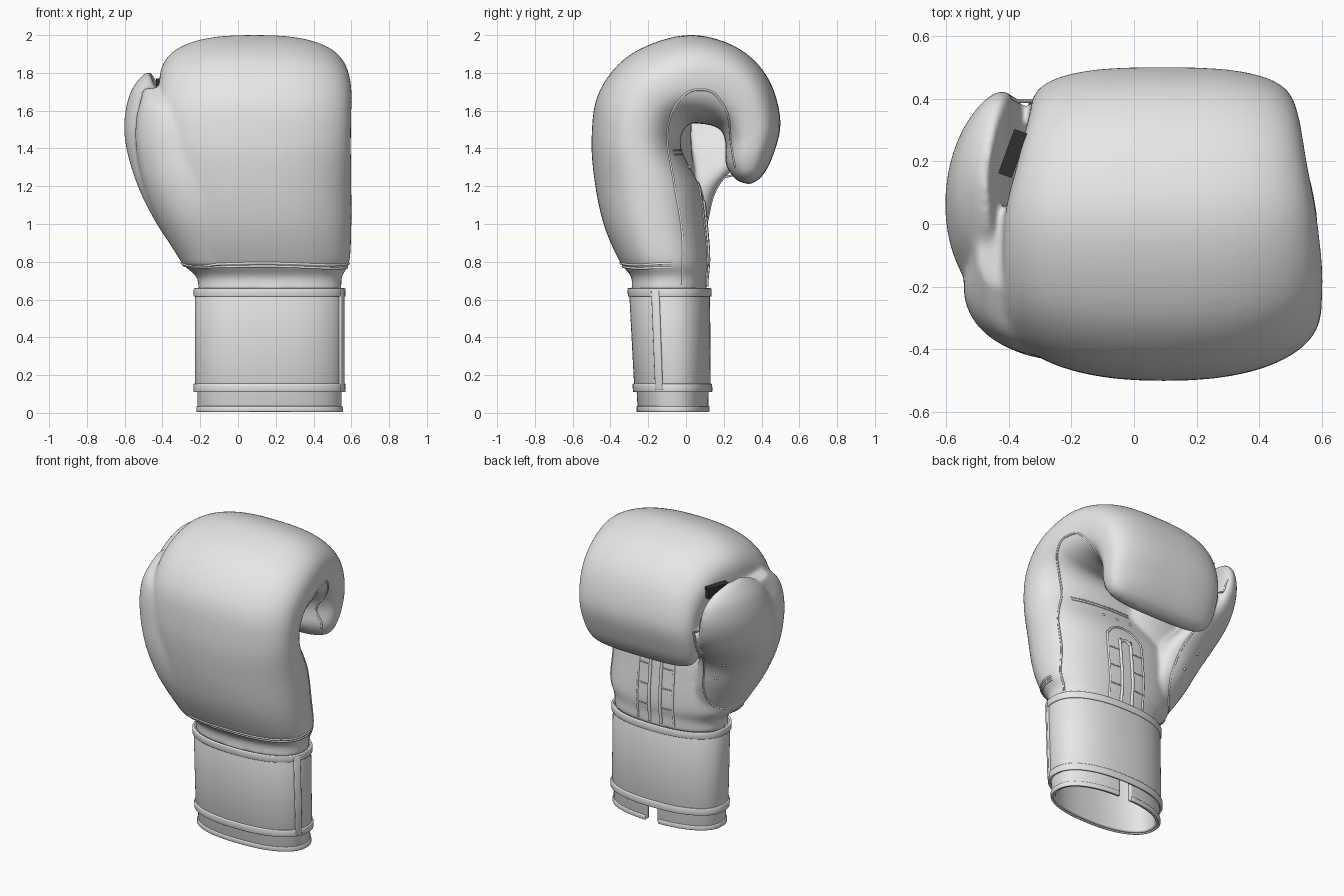
import bpy, bmesh, math
from mathutils import Vector
from mathutils.bvhtree import BVHTree

cube = bpy.data.objects.get("Cube")
if cube:
    bpy.data.objects.remove(cube, do_unlink=True)


def material(name, value):
    mat = bpy.data.materials.new(name)
    mat.use_nodes = True
    colour = (value, value, value, 1)
    mat.diffuse_color = colour
    mat.node_tree.nodes["Principled BSDF"].inputs["Base Color"].default_value = colour
    return mat


leather = material("pale grey leather", 0.8)
elastic = material("dark elastic", 0.03)


def add_object(name, data, mat):
    obj = bpy.data.objects.new(name, data)
    bpy.context.collection.objects.link(obj)
    data.materials.append(mat)
    return obj


def smooth_edges(obj):
    bpy.ops.object.select_all(action="DESELECT")
    obj.select_set(True)
    bpy.context.view_layer.objects.active = obj
    bpy.ops.object.shade_smooth_by_angle(angle=math.radians(40))


def spline(rows, steps):
    """Catmull-Rom interpolation of equally long tuples."""
    rows = [Vector(r) for r in rows]
    result = []
    for i in range(len(rows) - 1):
        b, c = rows[i], rows[i + 1]
        a, d = rows[max(i - 1, 0)], rows[min(i + 2, len(rows) - 1)]
        for s in range(steps):
            t = s / steps
            result.append(b + (c - a) * (t / 2)
                          + (a * 2 - b * 5 + c * 4 - d) * (t * t / 2)
                          + (b * 3 - a - c * 3 + d) * (t ** 3 / 2))
    return result + [rows[-1]]


def rounded(angle, power):
    """Point on a unit superellipse."""
    c, s = math.cos(angle), math.sin(angle)
    return (math.copysign(abs(c) ** (2 / power), c),
            math.copysign(abs(s) ** (2 / power), s))


def section(centre, u, v, power, bend=0, count=48):
    pts = [rounded(math.tau * i / count, power) for i in range(count)]
    return [centre + u * p + v * q + Vector((bend * q * q, 0, 0)) for p, q in pts]


def loft(bm, rings):
    loops = [[bm.verts.new(p) for p in ring] for ring in rings]
    n = len(loops[0])
    for a, b in zip(loops, loops[1:]):
        for i in range(n):
            j = (i + 1) % n
            bm.faces.new((a[i], a[j], b[j], b[i]))
    bm.faces.new(loops[0][::-1])
    bm.faces.new(loops[-1])


# Curled hand: outer y, z, inner y, z, then lowest and highest x
hand_rows = [
    (-.29, .64, .11, .64, -.21, .55), (-.29, .72, .11, .72, -.22, .55),
    (-.35, .80, .12, .80, -.30, .59), (-.43, .98, .11, .96, -.36, .6),
    (-.48, 1.2, .08, 1.18, -.40, .6), (-.5, 1.45, -.02, 1.38, -.41, .598),
    (-.46, 1.7, -.02, 1.48, -.42, .6), (-.29, 1.9, .02, 1.53, -.42, .6),
    (0, 2.0, .08, 1.53, -.41, .58), (.26, 1.94, .14, 1.52, -.37, .55),
    (.43, 1.78, .19, 1.49, -.34, .53), (.5, 1.55, .21, 1.42, -.33, .51),
    (.46, 1.36, .21, 1.32, -.32, .49), (.40, 1.25, .25, 1.25, -.28, .44),
    (.34, 1.21, .29, 1.22, -.18, .32),
]
hand_rings = []
for oy, oz, iy, iz, x0, x1 in spline(hand_rows, 6):
    outer, inner = Vector((0, oy, oz)), Vector((0, iy, iz))
    hand_rings.append(section((outer + inner) / 2 + Vector(((x0 + x1) / 2, 0, 0)),
                              Vector(((x1 - x0) / 2, 0, 0)), (inner - outer) / 2,
                              2.55 + .5 * oy))

# Thumb and the web joining it to the hand: height, x range, y range
thumb_rows = [
    (.78, -.28, -.02, -.27, .05), (1.0, -.43, -.1, -.33, .11),
    (1.2, -.53, -.16, -.33, .17), (1.4, -.59, -.32, -.27, .36),
    (1.55, -.6, -.39, -.2, .42), (1.68, -.575, -.42, -.11, .41),
    (1.76, -.53, -.45, .0, .34), (1.8, -.49, -.46, .1, .24),
]
web_rows = [
    (.78, -.29, .1, -.31, .03), (1.0, -.42, .1, -.4, .06), (1.2, -.5, .1, -.435, .05),
    (1.4, -.54, .1, -.43, .03), (1.55, -.54, .05, -.41, .03), (1.64, -.52, -.15, -.35, .04),
    (1.72, -.5, -.36, -.2, .05),
]


def upright_rings(rows, slant, bend):
    rings = []
    for z, x0, x1, y0, y1 in spline(rows, 5):
        reach = (y1 - y0) / 2
        rings.append(section(Vector(((x0 + x1) / 2, (y0 + y1) / 2, z)),
                             Vector(((x1 - x0) / 2, 0, 0)),
                             Vector((slant * reach, reach, 0)), 2.15, bend * reach))
    return rings


# Hand, thumb and web fused into one padded shell
bm = bmesh.new()
for rings in (hand_rings, upright_rings(thumb_rows, .07, .2), upright_rings(web_rows, 0, 0)):
    loft(bm, rings)
bmesh.ops.recalc_face_normals(bm, faces=bm.faces)
mesh = bpy.data.meshes.new("padded_glove")
bm.to_mesh(mesh)
bm.free()
glove = add_object("padded_glove", mesh, leather)
remesh = glove.modifiers.new("fuse", "REMESH")
remesh.mode = "VOXEL"
remesh.voxel_size = .012
remesh.use_smooth_shade = True
relax = glove.modifiers.new("relax", "SMOOTH")
relax.factor = .5
relax.iterations = 14


# Cuff parts: arcs of a rounded tube with thickness
def cuff_point(angle, z, offset):
    t = z / .66
    front, back = -.255 - .035 * t, .12 - .005 * t
    c, s = rounded(angle, 2.3)
    return Vector((.167 + (.382 + offset) * c,
                   (front + back) / 2 + ((back - front) / 2 + offset) * s, z))


def band(name, z0, z1, offset, start=0, end=360, thick=.014):
    closed = end - start == 360
    count = max(8, int((end - start) / 3))
    bm = bmesh.new()
    angles = [math.radians(start + (end - start) * i / count)
              for i in range(count if closed else count + 1)]
    low, high = [[bm.verts.new(cuff_point(a, z, offset)) for a in angles] for z in (z0, z1)]
    for i in range(count):
        j = (i + 1) % len(angles)
        bm.faces.new((low[i], low[j], high[j], high[i]))
    mesh = bpy.data.meshes.new(name)
    bm.to_mesh(mesh)
    bm.free()
    obj = add_object(name, mesh, leather)
    smooth_edges(obj)
    solid = obj.modifiers.new("thickness", "SOLIDIFY")
    solid.thickness = thick
    solid.offset = -1
    bevel = obj.modifiers.new("soft_rim", "BEVEL")
    bevel.width = thick / 3
    bevel.segments = 2


band("cuff_sleeve", .01, .635, 0, 94, 446, .025)
band("cuff_hem", .005, .035, .006, 95, 445)
band("wrist_strap", .115, .655, .012)
band("strap_top_trim", .615, .66, .02)
band("strap_bottom_trim", .11, .155, .02)
band("strap_end_trim", .12, .65, .023, -23, -12, .018)

# Seams are thin cords laid on the padded shell
depsgraph = bpy.context.evaluated_depsgraph_get()
surface = BVHTree.FromObject(glove, depsgraph)


def on_surface(point, direction):
    if direction:
        return surface.ray_cast(point, Vector(direction))[0]
    return surface.find_nearest(point)[0]


def cord(name, points, direction=None, radius=.006):
    path = [on_surface(p, direction) for p in spline(points, 8)]
    path = [p for p in path if p]
    curve = bpy.data.curves.new(name, "CURVE")
    curve.dimensions = "3D"
    curve.bevel_depth = radius
    curve.bevel_resolution = 1
    line = curve.splines.new("POLY")
    line.points.add(len(path) - 1)
    for target, p in zip(line.points, path):
        target.co = (*p, 1)
    add_object(name, curve, leather)


INWARD, PALMWARD = (-1, 0, 0), (0, -1, 0)
side = [(-.02, .68), (-.02, .95), (-.06, 1.2), (-.1, 1.45), (-.07, 1.6), (0, 1.69),
        (.07, 1.71), (.15, 1.69), (.22, 1.58), (.24, 1.42), (.26, 1.3)]
cord("side_seam", [(1, y, z) for y, z in side], INWARD)
for i, z in enumerate((.765, .79)):
    arc = [math.radians(a) for a in range(170, 366, 15)]
    cord(f"wrist_seam_{i + 1}", [(.14 + .45 * math.cos(a), -.1 + .25 * math.sin(a), z)
                                 for a in arc], None, .007)


# Palm: nested arches, rungs, a cross seam and the thumb seam
def arch(name, half, top, radius):
    cx = .15
    points = [(cx - half, .19, .67), (cx - half, .19, top - half)]
    points += [(cx - half * math.cos(a * math.pi / 6), .19,
                top - half + half * math.sin(a * math.pi / 6)) for a in range(1, 6)]
    points += [(cx + half, .19, top - half), (cx + half, .19, .67)]
    cord(name, points, PALMWARD, radius)


arch("palm_slit_rim", .04, 1.12, .011)
arch("palm_outer_arch", .13, 1.22, .007)
for sign, label in ((1, "left"), (-1, "right")):
    for i in range(3):
        z = .78 + .13 * i
        cord(f"palm_rung_{label}_{i + 1}", [(.15 + sign * .05, .19, z),
                                            (.15 + sign * .13, .19, z)], PALMWARD, .004)
for i in range(2):
    cord(f"palm_cross_seam_{i + 1}", [(.03, .16, 1.37 + .02 * i), (.44, .16, 1.37 + .02 * i)],
         PALMWARD, .004)
cord("thumb_seam", [(-.37, .42, 1.62), (-.33, .38, 1.45), (-.25, .24, 1.22),
                    (-.2, .17, 1.0), (-.24, .1, .86), (-.3, 0, .82)])

# Small breathing eyelets
for i, spot in enumerate([(.05, .17, 1.3), (.15, .17, 1.3), (.25, .17, 1.3),
                          (-.38, .5, 1.2), (-.3, .5, 1.08)]):
    place = on_surface(Vector(spot), PALMWARD)
    if place:
        bpy.ops.mesh.primitive_uv_sphere_add(segments=12, ring_count=6, radius=.009,
                                             location=place)
        bpy.context.object.name = f"eyelet_{i + 1}"
        bpy.context.object.data.materials.append(leather)
        smooth_edges(bpy.context.object)

# Elastic strip tying the thumb to the hand
bpy.ops.mesh.primitive_cube_add(size=1, location=(-.386, .225, 1.735),
                                rotation=(0, 0, math.radians(-20)))
strip = bpy.context.object
strip.name = "thumb_elastic"
strip.scale = (.045, .15, .07)
strip.data.materials.append(elastic)
